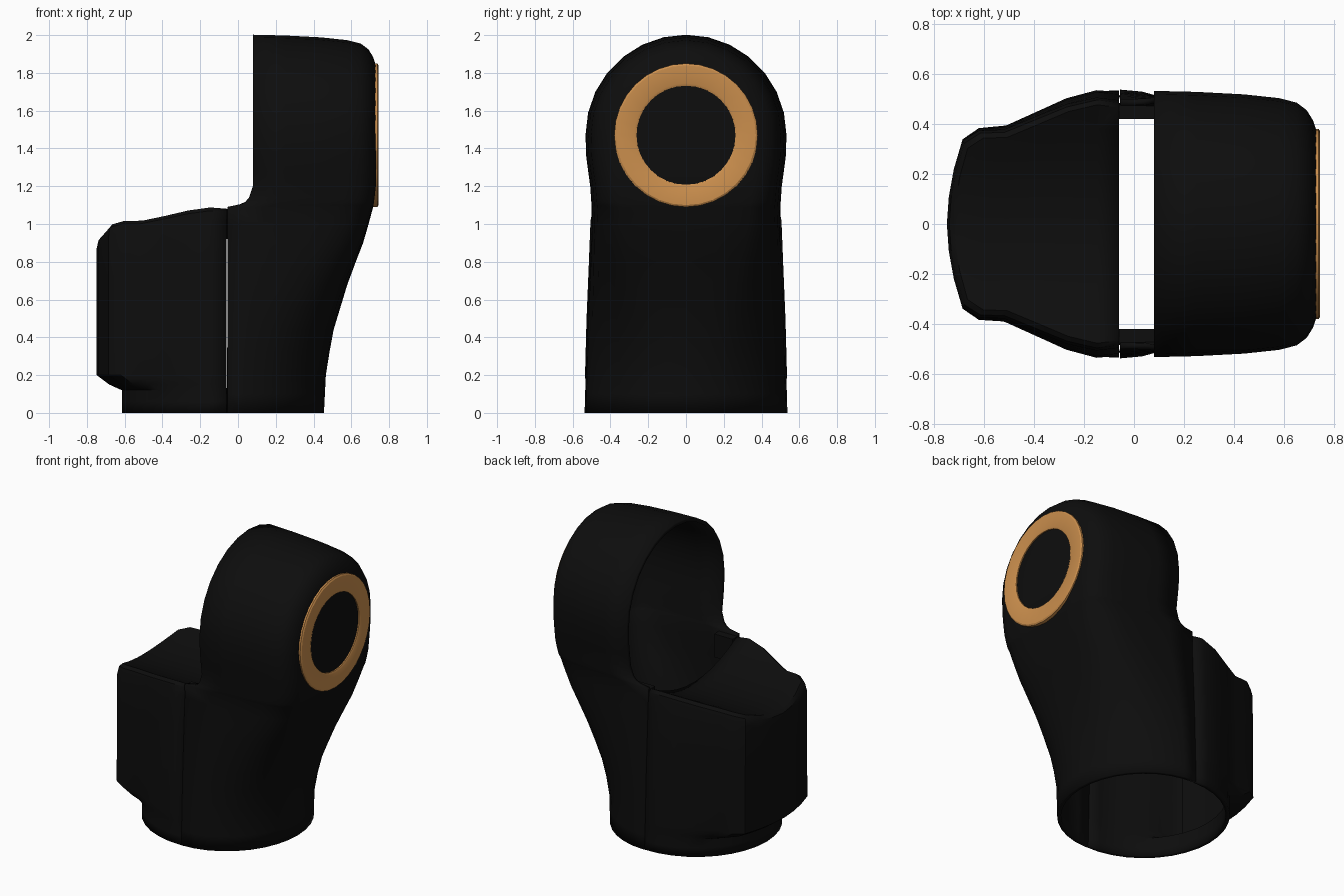
import bpy, bmesh, math

if "Cube" in bpy.data.objects:
    bpy.data.objects.remove(bpy.data.objects["Cube"])

HEAD_Z, R = 1.47, 0.532


def material(name, col):
    m = bpy.data.materials.new(name)
    m.diffuse_color = (*col, 1)
    m.use_nodes = True
    m.node_tree.nodes["Principled BSDF"].inputs["Base Color"].default_value = m.diffuse_color
    return m


BLACK = material("matte_black", (0.004, 0.004, 0.004))
ORANGE = material("orange", (0.60, 0.275, 0.075))


def interp(keys, z):
    for (a, va), (b, vb) in zip(keys, keys[1:]):
        if z <= b:
            t = max(0, (z - a) / (b - a))
            return va + (vb - va) * t
    return keys[-1][1]


def add_grid(bm, rows, closed=False):
    """Join rows of points into a quad sheet."""
    vs = [[bm.verts.new(p) for p in row] for row in rows]
    if closed:
        vs.append(vs[0])
    for a, b in zip(vs, vs[1:]):
        for i in range(len(a) - 1):
            bm.faces.new((a[i], a[i + 1], b[i + 1], b[i]))


def finish(bm, name, mat, angle=35, thick=0):
    bmesh.ops.remove_doubles(bm, verts=bm.verts, dist=0.0005)
    bmesh.ops.dissolve_degenerate(bm, edges=bm.edges, dist=0.0001)
    bmesh.ops.recalc_face_normals(bm, faces=bm.faces)
    me = bpy.data.meshes.new(name)
    bm.to_mesh(me)
    bm.free()
    me.materials.append(mat)
    ob = bpy.data.objects.new(name, me)
    bpy.context.collection.objects.link(ob)
    bpy.ops.object.select_all(action='DESELECT')
    ob.select_set(True)
    bpy.context.view_layer.objects.active = ob
    bpy.ops.object.shade_smooth_by_angle(angle=math.radians(angle))
    if thick:
        mod = ob.modifiers.new("wall", 'SOLIDIFY')
        mod.thickness = thick
        mod.offset = -1
    return ob


def both_sides(half):
    """Half outline (y >= 0, ending on y = 0) to a full outline."""
    return half + [(x, -y, z) for x, y, z in half[-2::-1]]


# outline curves of the elbow, keyed by height
WIDTH = [(0, .537), (.5, .522), (.8, .508), (1.05, .497), (1.2, .507), (1.35, .528), (HEAD_Z, R)]
FRONT = [(0, .455), (.2, .465), (.42, .50), (.7, .585), (.92, .67), (1.1, .718), (1.2, .73), (2, .73)]
BACK = [(0, -.055), (1.09, -.055), (1.1, .01), (1.115, .04), (1.14, .06), (1.2, .08), (2, .08)]
HEAD = [(.08, R), (.25, .528), (.44, .518), (.58, .503), (.65, .485), (.69, .455),
        (.715, .415), (.73, .37), (.73, .2), (.73, 0)]
N = len(HEAD) - 1

# main elbow shell: round base morphing into the horizontal head
rows = []
for z in (0, .1, .2, .32, .44, .56, .68, .8, .9, 1.0, 1.09, 1.1, 1.115, 1.14, 1.2, 1.28, 1.36, HEAD_Z):
    b = min(1, max(0, (z - .15) / 1.1))
    b = b * b * (3 - 2 * b)
    xb, xf, w = interp(BACK, z), interp(FRONT, z), interp(WIDTH, z)
    half = []
    for i, (hx, hr) in enumerate(HEAD):
        a = i / N * math.pi / 2
        u = math.sin(a) * (1 - b) + (hx - .08) / .65 * b
        v = math.cos(a) * (1 - b) + hr / R * b
        half.append((xb + (xf - xb) * u, w * v if i < N else 0, z))
    rows.append(both_sides(half))
bm = bmesh.new()
add_grid(bm, rows)
fan = [[(x, r * math.cos(k * math.pi / 14), HEAD_Z + r * math.sin(k * math.pi / 14))
        for x, r in HEAD] for k in range(15)]
add_grid(bm, fan)
finish(bm, "elbow_shell", BLACK, 35, .025)

# rear cover: base arc swelling into a boxy bulge with a concave roof
BULGE = [(-.06, .533), (-.15, .54), (-.27, .507), (-.4, .447), (-.52, .392),
         (-.62, .385), (-.685, .34), (-.72, .22), (-.74, .11), (-.748, 0)]


def roof_z(y):
    return .93 + .62 * y * y


def cover_point(i, z, inset=0):
    c = interp([(0, 0), (.12, 0), (.15, .5), (.2, 1), (3, 1)], z)
    a = -.04 + i / N * (math.pi / 2 + .04)
    gx, gy = BULGE[i]
    x = (-.08 - .535 * math.sin(a)) * (1 - c) + gx * c
    y = .535 * math.cos(a) * (1 - c) + gy * c
    y *= 1 - (1 - interp(WIDTH, z) / .537) * (1 - i / N)
    x = -.06 if i == 0 else x + inset * i / N
    return x, (max(0, y - inset) if i < N else 0), z


rows = []
for z in (0, .06, .12, .15, .18, .2):
    rows.append(both_sides([cover_point(i, z) for i in range(N + 1)]))
for f, ins in ((.33, 0), (.66, 0), (.92, 0), (.98, .01), (1, .03)):
    half = []
    for i in range(N + 1):
        y = cover_point(i, 1.05)[1]
        half.append(cover_point(i, .2 + (roof_z(y) - .2) * f, ins))
    rows.append(both_sides(half))
bm = bmesh.new()
add_grid(bm, rows)
top = rows[-1]
roof = []
for i in range(N + 1):
    x, y, z = top[i]
    strip = []
    for k in range(11):
        yy = y * (1 - k / 5)
        strip.append((x, yy, z + roof_z(yy) - roof_z(y)))
    roof.append(strip)
add_grid(bm, roof)
finish(bm, "rear_cover", BLACK, 35, .025)

# inner ledges beside the opening
for side, s in (("left", 1), ("right", -1)):
    bm = bmesh.new()
    bmesh.ops.create_cube(bm, size=1)
    for v in bm.verts:
        v.co = (.01 + v.co.x * .14, s * (.452 + v.co.y * .064), 1.0 + v.co.z * .16)
    finish(bm, "inner_ledge_" + side, BLACK)

# coloured ring on the head face
bm = bmesh.new()
section = [(.71, .38), (.738, .38), (.744, .37), (.744, .275), (.738, .262), (.71, .262), (.71, .38)]
add_grid(bm, [[(x, r * math.cos(k * math.tau / 32), HEAD_Z + r * math.sin(k * math.tau / 32))
               for x, r in section] for k in range(32)], closed=True)
finish(bm, "joint_ring", ORANGE, 30)
